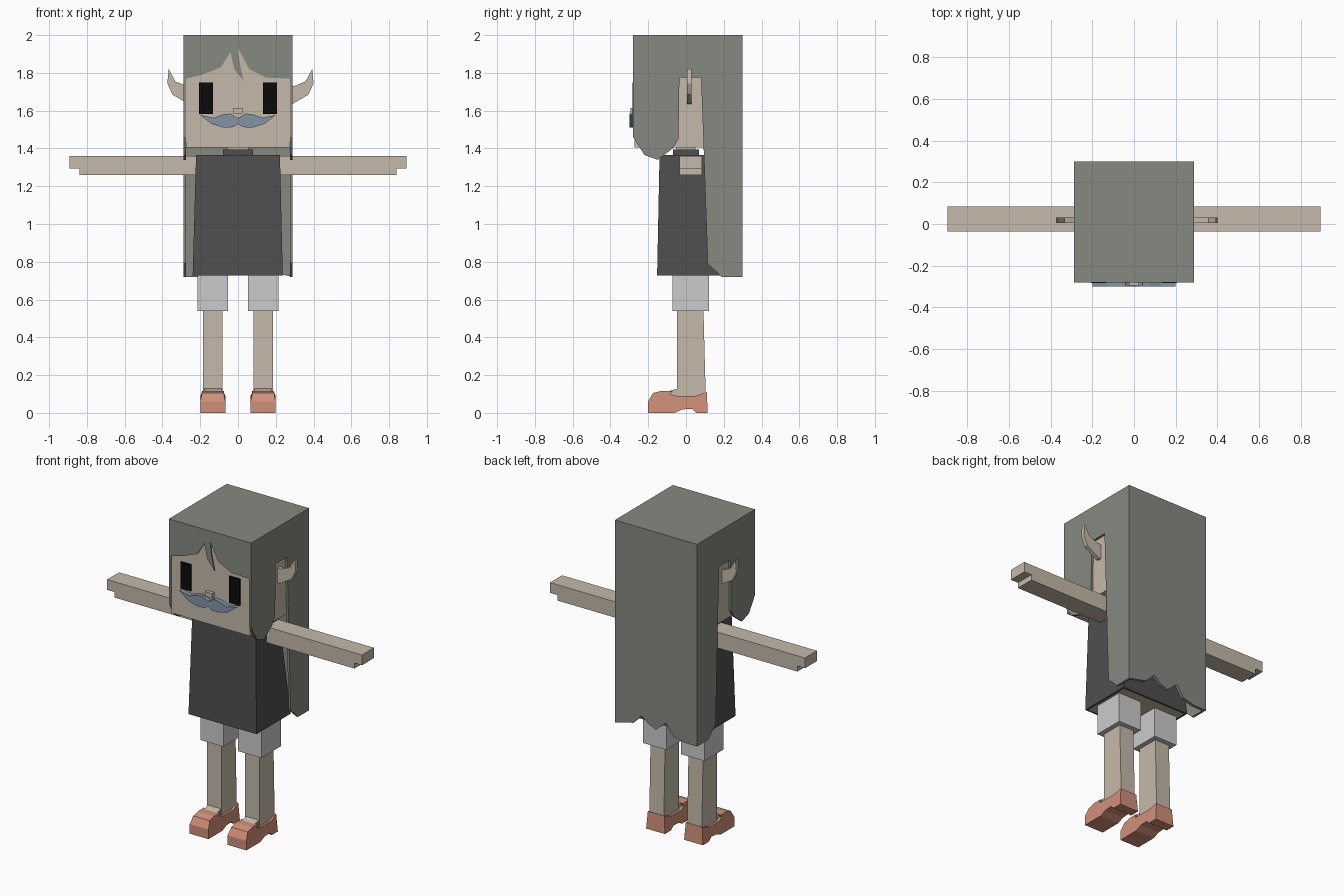
import bpy
import bmesh

old = bpy.data.objects.get("Cube")
if old:
    bpy.data.objects.remove(old, do_unlink=True)


def material(name, r, g, b):
    m = bpy.data.materials.new(name)
    m.use_nodes = True
    m.diffuse_color = (r, g, b, 1)
    bsdf = next(n for n in m.node_tree.nodes if n.type == "BSDF_PRINCIPLED")
    bsdf.inputs["Base Color"].default_value = (r, g, b, 1)
    bsdf.inputs["Roughness"].default_value = 0.9
    return m


SKIN = material("skin", 0.56, 0.49, 0.40)
HAIR = material("grey hair", 0.24, 0.255, 0.22)
TUNIC = material("charcoal cloth", 0.078, 0.078, 0.078)
SHORTS = material("pale cloth", 0.60, 0.60, 0.61)
SHOE = material("terracotta leather", 0.63, 0.28, 0.19)
TACHE = material("blue grey moustache", 0.23, 0.30, 0.38)
BLACK = material("black", 0.003, 0.003, 0.003)


def finish(name, bm, *mats):
    bmesh.ops.recalc_face_normals(bm, faces=bm.faces)
    mesh = bpy.data.meshes.new(name)
    bm.to_mesh(mesh)
    bm.free()
    for m in mats:
        mesh.materials.append(m)
    ob = bpy.data.objects.new(name, mesh)
    bpy.context.collection.objects.link(ob)
    return ob


def prism_bm(pts, axis, lo, hi):
    """Extrude a profile: (y, z) points along x, or (x, z) points along y."""
    bm = bmesh.new()
    place = (lambda p, d: (d, p[0], p[1])) if axis == "x" else (lambda p, d: (p[0], d, p[1]))
    face = bm.faces.new([bm.verts.new(place(p, lo)) for p in pts])
    ext = bmesh.ops.extrude_face_region(bm, geom=[face], use_keep_orig=True)
    verts = [v for v in ext["geom"] if isinstance(v, bmesh.types.BMVert)]
    bmesh.ops.translate(bm, verts=verts, vec=place((0, 0), hi - lo))
    return bm


def prism(name, pts, axis, lo, hi, mat):
    return finish(name, prism_bm(pts, axis, lo, hi), mat)


def taper_bm(x0, x1, y0, y1, z0, z1, top=None):
    """Box whose top rectangle may differ from its bottom one."""
    bm = bmesh.new()
    bmesh.ops.create_cube(bm, size=1)
    tops = top or (x0, x1, y0, y1)
    for v in bm.verts:
        a = tops if v.co.z > 0 else (x0, x1, y0, y1)
        v.co = (a[v.co.x > 0], a[2 + (v.co.y > 0)], z1 if v.co.z > 0 else z0)
    return bm


def box(name, x0, x1, y0, y1, z0, z1, mat, top=None):
    return finish(name, taper_bm(x0, x1, y0, y1, z0, z1, top), mat)


def flip(pts, s):
    return [(s * x, z) for x, z in pts]


# Head and neck
box("head", -0.274, 0.274, -0.273, 0.27, 1.405, 1.98, SKIN)
box("neck", -0.055, 0.055, -0.05, 0.05, 1.36, 1.41, SKIN)
box("collar", -0.08, 0.08, -0.07, 0.07, 1.355, 1.395, TUNIC)

# Hair: crown, fringe, back sheet and side sheets with an ear opening
box("hair_crown", -0.288, 0.288, -0.28, 0.30, 1.975, 2.0, HAIR)
fringe = [(-0.288, 2), (-0.288, 1.765), (-0.27, 1.77), (-0.19, 1.79), (-0.09, 1.83),
          (-0.04, 1.91), (-0.02, 1.82), (0.03, 1.757), (0.01, 1.85), (0, 1.93),
          (0.06, 1.82), (0.15, 1.775), (0.27, 1.77), (0.288, 1.765), (0.288, 2)]
prism("hair_fringe", fringe, "y", -0.28, -0.268, HAIR)
back = [(0.288, 2), (0.288, 0.72), (0.16, 0.75), (0.1, 0.81), (0.05, 0.77), (0, 0.75),
        (-0.07, 0.81), (-0.12, 0.74), (-0.2, 0.72), (-0.288, 0.72), (-0.288, 2)]
prism("hair_back", back, "y", 0.282, 0.30, HAIR)
side = [(-0.28, 2), (-0.28, 1.46), (-0.22, 1.365), (-0.15, 1.34), (-0.07, 1.40), (-0.04, 1.45),
        (-0.035, 1.775), (0.08, 1.775), (0.095, 1.36), (0.115, 0.79), (0.19, 0.72),
        (0.30, 0.72), (0.30, 2)]

# Mirrored profiles
ear = [(0.24, 1.73), (0.285, 1.73), (0.345, 1.755), (0.38, 1.82), (0.387, 1.745),
       (0.36, 1.685), (0.275, 1.635), (0.24, 1.635)]
arm = [(0.2, 1.26), (0.84, 1.26), (0.84, 1.295), (0.893, 1.295), (0.893, 1.36), (0.2, 1.36)]
shoe = [(-0.2, 0), (-0.2, 0.06), (-0.175, 0.105), (-0.13, 0.117), (-0.07, 0.117),
        (-0.085, 0.1), (-0.05, 0.09), (0.05, 0.09), (0.11, 0.11), (0.115, 0),
        (0.055, 0), (0.03, 0.022), (-0.02, 0.018), (-0.06, 0)]
instep = [(-0.11, 0.08), (-0.11, 0.11), (-0.04, 0.13), (-0.04, 0.08)]

for s, word in ((1, "left"), (-1, "right")):
    prism(word + "_hair_side", side, "x", s * 0.274, s * 0.288, HAIR)
    ear_ob = prism(word + "_ear", flip(ear, s), "y", 0.005, 0.03, SKIN)
    ear_ob.location.x = 0.013
    prism(word + "_arm", flip(arm, s), "y", -0.035, 0.085, SKIN)

    # Leg, short and shoe are built around the leg's own centre line
    mid = s * 0.133
    box(word + "_leg", mid - 0.051, mid + 0.051, -0.047, 0.105, 0.07, 0.56, SKIN,
        (mid - 0.051, mid + 0.051, -0.047, 0.092))
    box(word + "_short", mid - 0.081, mid + 0.081, -0.072, 0.123, 0.54, 0.745, SHORTS)
    bm = prism_bm(shoe, "x", -0.066, 0.066)
    for v in bm.verts:
        if v.co.z > 0.1:
            v.co.x *= 0.87
    shoe_ob = finish(word + "_shoe", bm, SHOE)
    shoe_ob.location.x = mid
    prism(word + "_instep", instep, "x", mid - 0.045, mid + 0.045, SKIN)

    # Eyes
    box(word + "_eye", s * 0.17 - 0.037, s * 0.17 + 0.037, -0.282, -0.273, 1.582, 1.75, BLACK)

# Nose and moustache
box("nose", -0.025, 0.025, -0.295, -0.27, 1.585, 1.615, SKIN)
half = [(0, 1.56), (0.04, 1.585), (0.08, 1.58), (0.13, 1.562), (0.2, 1.577),
        (0.14, 1.53), (0.075, 1.51), (0.025, 1.513), (0, 1.53)]
prism("moustache", half + flip(half[-2:0:-1], -1), "y", -0.30, -0.27, TACHE)

# Tunic, with the hips showing inside its hem
bm = taper_bm(-0.24, 0.237, -0.153, 0.19, 0.728, 1.365, (-0.222, 0.222, -0.14, 0.094))
bm.normal_update()
hem = [f for f in bm.faces if f.normal.z < -0.9]
bmesh.ops.inset_individual(bm, faces=hem, thickness=0.02)
hem[0].material_index = 1
finish("tunic", bm, TUNIC, SKIN)
